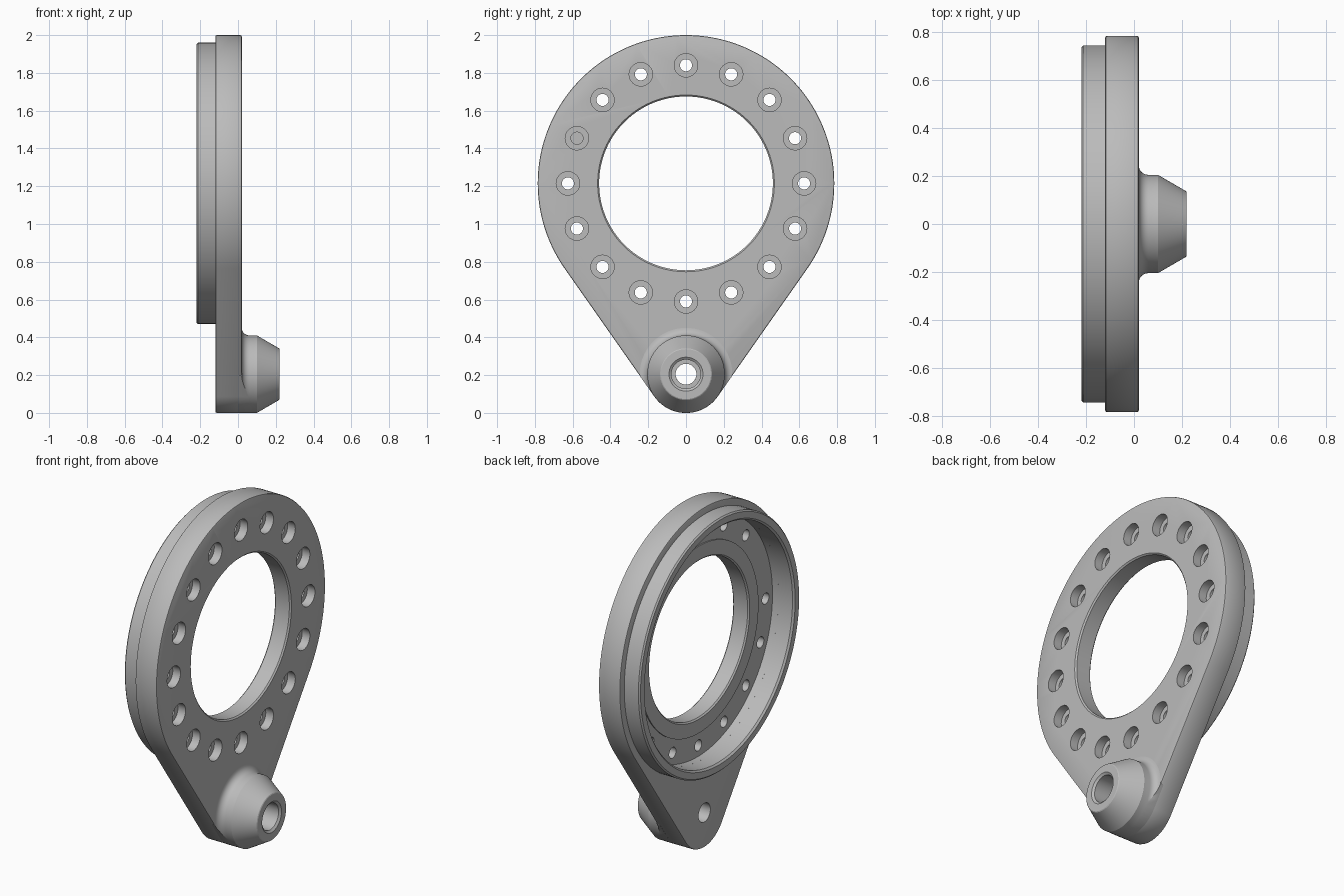
import bpy, bmesh
from math import sin, cos, pi, asin, radians

if "Cube" in bpy.data.objects:
    bpy.data.objects.remove(bpy.data.objects["Cube"], do_unlink=True)

RING_Z, RING_R = 1.215, 0.785      # big round end of the plate
PIVOT_Z, PIVOT_R = 0.205, 0.205    # small round end of the plate
BACK, FRONT = -0.12, 0.02          # plate faces along x

metal = bpy.data.materials.new("plain grey metal")
metal.use_nodes = True
GREY = (0.5, 0.5, 0.5, 1)
metal.diffuse_color = GREY
metal.node_tree.nodes["Principled BSDF"].inputs["Base Color"].default_value = GREY


def make_object(name, bm):
    bmesh.ops.recalc_face_normals(bm, faces=bm.faces)
    mesh = bpy.data.meshes.new(name)
    bm.to_mesh(mesh)
    bm.free()
    mesh.materials.append(metal)
    obj = bpy.data.objects.new(name, mesh)
    bpy.context.collection.objects.link(obj)
    return obj


def lathe(name, profile, y, z, closed=False, segments=96):
    """Turn (x, radius) points around an axis along x."""
    bm = bmesh.new()
    rings = [[bm.verts.new((x, y + r * sin(2 * pi * i / segments),
                            z + r * cos(2 * pi * i / segments)))
              for i in range(segments)] for x, r in profile]
    pairs = list(zip(rings, rings[1:]))
    if closed:
        pairs.append((rings[-1], rings[0]))
    else:
        bm.faces.new(rings[0])
        bm.faces.new(rings[-1])
    for a, b in pairs:
        for i in range(segments):
            j = (i + 1) % segments
            bm.faces.new((a[i], a[j], b[j], b[i]))
    return make_object(name, bm)


def teardrop(name, x0, x1, grow=0.0, bevel=0.0):
    """Prism around two circles and their common tangents."""
    a = asin((RING_R - PIVOT_R) / (RING_Z - PIVOT_Z))
    arcs = [(RING_Z, RING_R + grow, -a, pi + a, 128),
            (PIVOT_Z, PIVOT_R + grow, pi + a, 2 * pi - a, 48)]
    bm = bmesh.new()
    verts = []
    for z, r, start, end, n in arcs:
        for i in range(n + 1):
            t = start + (end - start) * i / n
            verts.append(bm.verts.new((x0, r * cos(t), z + r * sin(t))))
    face = bm.faces.new(verts)
    extruded = bmesh.ops.extrude_face_region(bm, geom=[face], use_keep_orig=True)["geom"]
    moved = [v for v in extruded if isinstance(v, bmesh.types.BMVert)]
    bmesh.ops.translate(bm, verts=moved, vec=(x1 - x0, 0, 0))
    bmesh.ops.recalc_face_normals(bm, faces=bm.faces)
    if bevel:
        rims = [e for e in bm.edges if e.calc_face_angle(0) > radians(60)]
        bmesh.ops.bevel(bm, geom=rims, offset=bevel, segments=2, profile=0.5,
                        affect='EDGES')
    return make_object(name, bm)


def boolean(obj, tool, operation='DIFFERENCE'):
    mod = obj.modifiers.new("cut", 'BOOLEAN')
    mod.operation, mod.object, mod.solver = operation, tool, 'EXACT'
    bpy.context.view_layer.objects.active = obj
    bpy.ops.object.modifier_apply(modifier=mod.name)
    bpy.data.objects.remove(tool, do_unlink=True)


# Teardrop plate
plate = teardrop("mounting_plate", BACK, FRONT, bevel=0.008)

# Round recess in the back, with a slightly raised inner land
FLOOR, LAND = -0.08, -0.087
boolean(plate, lathe("recess_cutter", [(-0.3, 0.69), (FLOOR, 0.69), (FLOOR, 0.55),
                                       (LAND, 0.55)], 0, RING_Z))

# Large centre opening with chamfered edges
boolean(plate, lathe("opening_cutter", [(-0.3, 0.468), (LAND, 0.468), (LAND + 0.008, 0.46),
                                        (FRONT - 0.008, 0.46), (FRONT, 0.468), (0.1, 0.468)],
                     0, RING_Z))

# Sixteen counterbored screw holes
for k in range(16):
    t = 2 * pi * k / 16
    boolean(plate, lathe("screw_cutter", [(-0.3, 0.032), (-0.03, 0.032), (-0.03, 0.062),
                                          (0.1, 0.062)],
                         0.625 * sin(t), RING_Z + 0.625 * cos(t), segments=32))

# Pivot bore through the plate
boolean(plate, lathe("bore_cutter", [(-0.3, 0.055), (0.3, 0.055)], 0, PIVOT_Z, segments=48))

# Raised rim on the back
rim = lathe("back_rim", [(BACK + 0.005, 0.745), (-0.212, 0.745), (-0.22, 0.737),
                         (-0.22, 0.7), (-0.21, 0.69), (BACK + 0.005, 0.69)],
            0, RING_Z, closed=True, segments=128)

# Tapered pivot boss with a curved foot and a stepped bore
foot = [(0.06 - 0.04 * sin(t), 0.245 - 0.04 * cos(t))
        for t in (pi / 2 * (1 - i / 6) for i in range(7))]
boss = lathe("pivot_boss", [(0.0, 0.245)] + foot +
             [(0.1, 0.205), (0.217, 0.137), (0.22, 0.132), (0.22, 0.09), (0.21, 0.077),
              (0.1, 0.077), (0.1, 0.055), (0.0, 0.055)], 0, PIVOT_Z, closed=True)
boolean(boss, teardrop("boss_trim", -0.1, 0.4, grow=0.0005), 'INTERSECT')

# Smooth shading with crisp edges
bpy.ops.object.select_all(action='DESELECT')
for obj in (plate, rim, boss):
    obj.select_set(True)
bpy.context.view_layer.objects.active = plate
bpy.ops.object.shade_smooth_by_angle(angle=radians(25))
